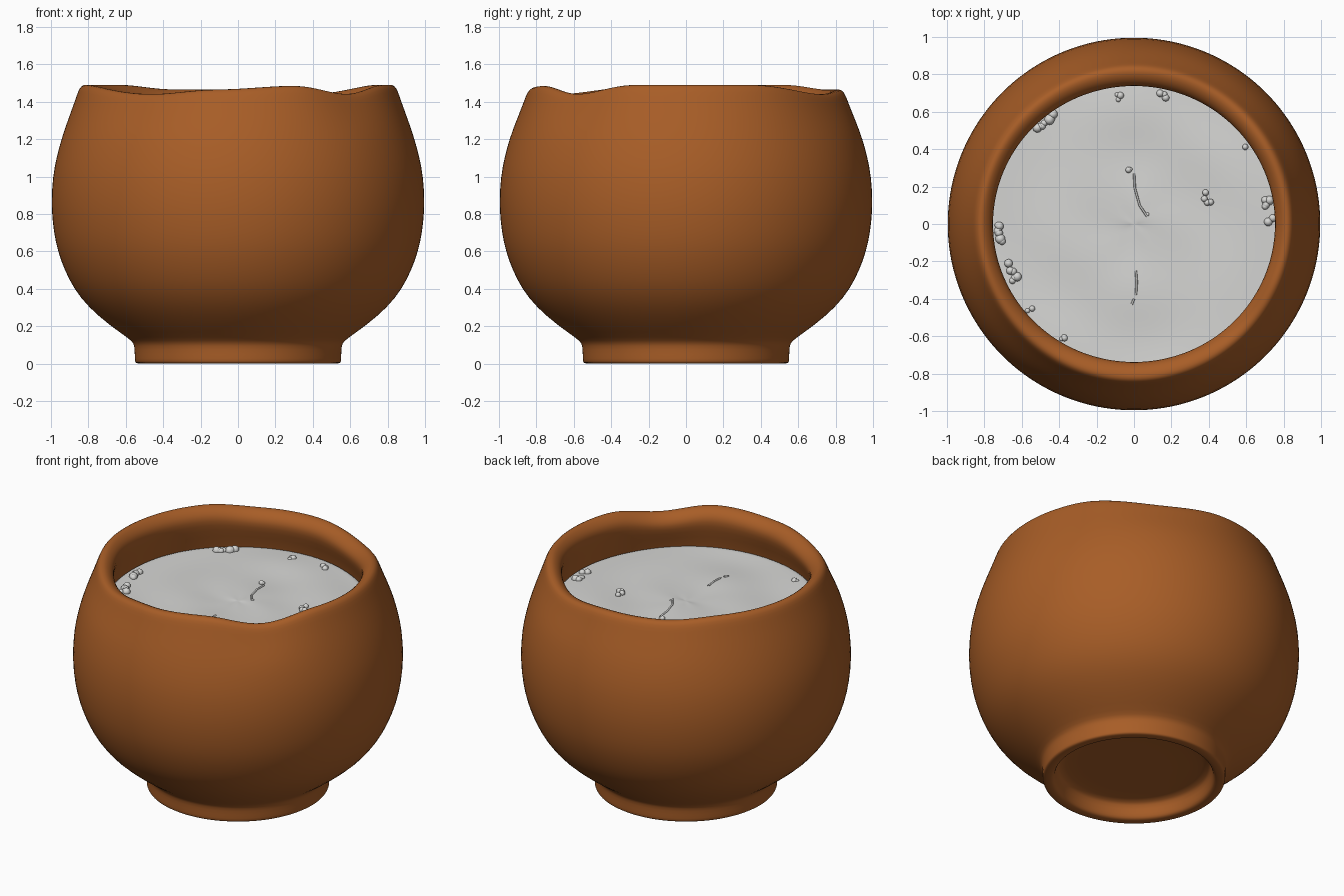
import bpy, bmesh, math, random
from mathutils import Vector

random.seed(4)
cube = bpy.data.objects.get("Cube")
if cube:
    bpy.data.objects.remove(cube, do_unlink=True)


def material(name, rgb):
    m = bpy.data.materials.new(name)
    m.use_nodes = True
    m.diffuse_color = (*rgb, 1)
    m.node_tree.nodes["Principled BSDF"].inputs["Base Color"].default_value = (*rgb, 1)
    return m


clay = material("terracotta", (0.39, 0.11, 0.02))
milk = material("pale_grey", (0.67, 0.67, 0.655))
LEVEL = 1.22


def finish(bm, name, mat):
    bmesh.ops.recalc_face_normals(bm, faces=bm.faces)
    mesh = bpy.data.meshes.new(name)
    bm.to_mesh(mesh)
    bm.free()
    ob = bpy.data.objects.new(name, mesh)
    bpy.context.collection.objects.link(ob)
    mesh.materials.append(mat)
    mesh.shade_smooth()
    return ob


def lathe(name, profile, segs, shape, mat):
    """Spin a profile that starts and ends on the axis, bending it with shape."""
    bm = bmesh.new()
    rings = []
    for r, z in profile:
        angles = [0] if r == 0 else [math.tau * i / segs for i in range(segs)]
        rings.append([bm.verts.new(shape(r, z, a)) for a in angles])
    for a, b in zip(rings, rings[1:]):
        for i in range(segs):
            j = (i + 1) % segs
            corners = [a[i % len(a)], a[j % len(a)], b[j % len(b)], b[i % len(b)]]
            bm.faces.new(list(dict.fromkeys(corners)))
    ob = finish(bm, name, mat)
    sub = ob.modifiers.new("smooth", "SUBSURF")
    sub.levels = sub.render_levels = 1
    return ob


# Uneven rim: height drop at angles in degrees
DROPS = [(0, 0), (25, 0), (62, .05), (90, .025), (115, .025), (140, 0), (190, 0),
         (236, .05), (262, .025), (292, .005), (315, .05), (340, 0), (360, 0)]


def rim_drop(angle):
    d = math.degrees(angle) % 360
    for (a0, h0), (a1, h1) in zip(DROPS, DROPS[1:]):
        if a0 <= d <= a1:
            t = (d - a0) / (a1 - a0)
            return h0 + (h1 - h0) * t * t * (3 - 2 * t)
    return 0


def bowl_shape(r, z, a):
    w = min(max((z - 1.2) / .25, 0), 1)
    if z > 1.3 and r < .8:
        r += .008 * math.cos(2 * a)
    return r * math.cos(a), r * math.sin(a), z - w * rim_drop(a)


# Bowl: hollow foot, round outside, rolled lip, inner wall and floor
bowl_profile = [
    (0, .11), (.25, .11), (.44, .108), (.465, .09), (.475, .03), (.485, .008),
    (.5, 0), (.535, 0), (.55, .005), (.552, .02), (.553, .08), (.558, .11),
    (.585, .135), (.68, .2), (.8, .3), (.878, .4), (.928, .5), (.964, .6),
    (.986, .7), (1.001, .85), (.991, 1), (.972, 1.1), (.945, 1.2), (.911, 1.3),
    (.874, 1.4), (.856, 1.455), (.84, 1.485), (.815, 1.494), (.785, 1.482),
    (.757, 1.455), (.742, 1.415), (.755, 1.35), (.785, 1.25), (.82, 1.1),
    (.84, .85), (.78, .55), (.6, .3), (.3, .2), (0, .19)]
lathe("bowl", bowl_profile, 80, bowl_shape, clay)


# Liquid: closed disc with faint rings on its top
def liquid_shape(r, z, a):
    if z >= LEVEL:
        z += .006 * math.sin(13 * r + .6 * math.sin(2 * a)) * math.cos(a - .8)
        z += .003 * math.sin(5 * a + 9 * r) * r
    return r * math.cos(a), r * math.sin(a), z


top = [(.8 * i / 24, LEVEL) for i in range(24, -1, -1)]
lathe("liquid", [(0, 1.12), (.6, 1.12), (.82, 1.13)] + top, 64, liquid_shape, milk)

# Bubbles: x, y, count, radius, spread of each cluster
clusters = [(-.47, .54, 8, .028, .06), (-.72, -.05, 7, .028, .05),
            (-.65, -.26, 6, .025, .04), (.71, .13, 6, .026, .04),
            (.39, .14, 4, .022, .025), (-.55, -.47, 2, .02, .02),
            (-.39, -.61, 3, .02, .02), (.73, .02, 2, .024, .02),
            (.17, .68, 3, .02, .02), (-.07, .68, 3, .02, .02),
            (-.01, .28, 2, .018, .01), (.07, .04, 1, .016, 0), (.6, .4, 1, .018, 0)]
bm = bmesh.new()
for x, y, count, size, spread in clusters:
    along = Vector((-y, x, 0)).normalized()
    for k in range(count):
        p = Vector((x, y, LEVEL + .002)) + along * random.uniform(-spread, spread)
        p += Vector((random.uniform(-.015, .015), random.uniform(-.015, .015), 0))
        made = bmesh.ops.create_uvsphere(bm, u_segments=14, v_segments=8,
                                         radius=size * random.uniform(.6, 1))
        bmesh.ops.translate(bm, verts=made["verts"], vec=p)
finish(bm, "bubbles", milk)

# Fine creases lying on the liquid
curve = bpy.data.curves.new("creases", "CURVE")
curve.dimensions = "3D"
curve.bevel_depth = .006
curve.bevel_resolution = 1
for path in ([(0, .27), (.005, .19), (.03, .1), (.07, .04)],
             [(.01, -.25), (.015, -.31), (.01, -.38)],
             [(0, -.4), (-.012, -.43)]):
    spline = curve.splines.new("POLY")
    spline.points.add(len(path) - 1)
    for point, (x, y) in zip(spline.points, path):
        z = liquid_shape(math.hypot(x, y), LEVEL, math.atan2(y, x))[2]
        point.co = (x, y, z + .002, 1)
curve.materials.append(milk)
bpy.context.collection.objects.link(bpy.data.objects.new("creases", curve))
